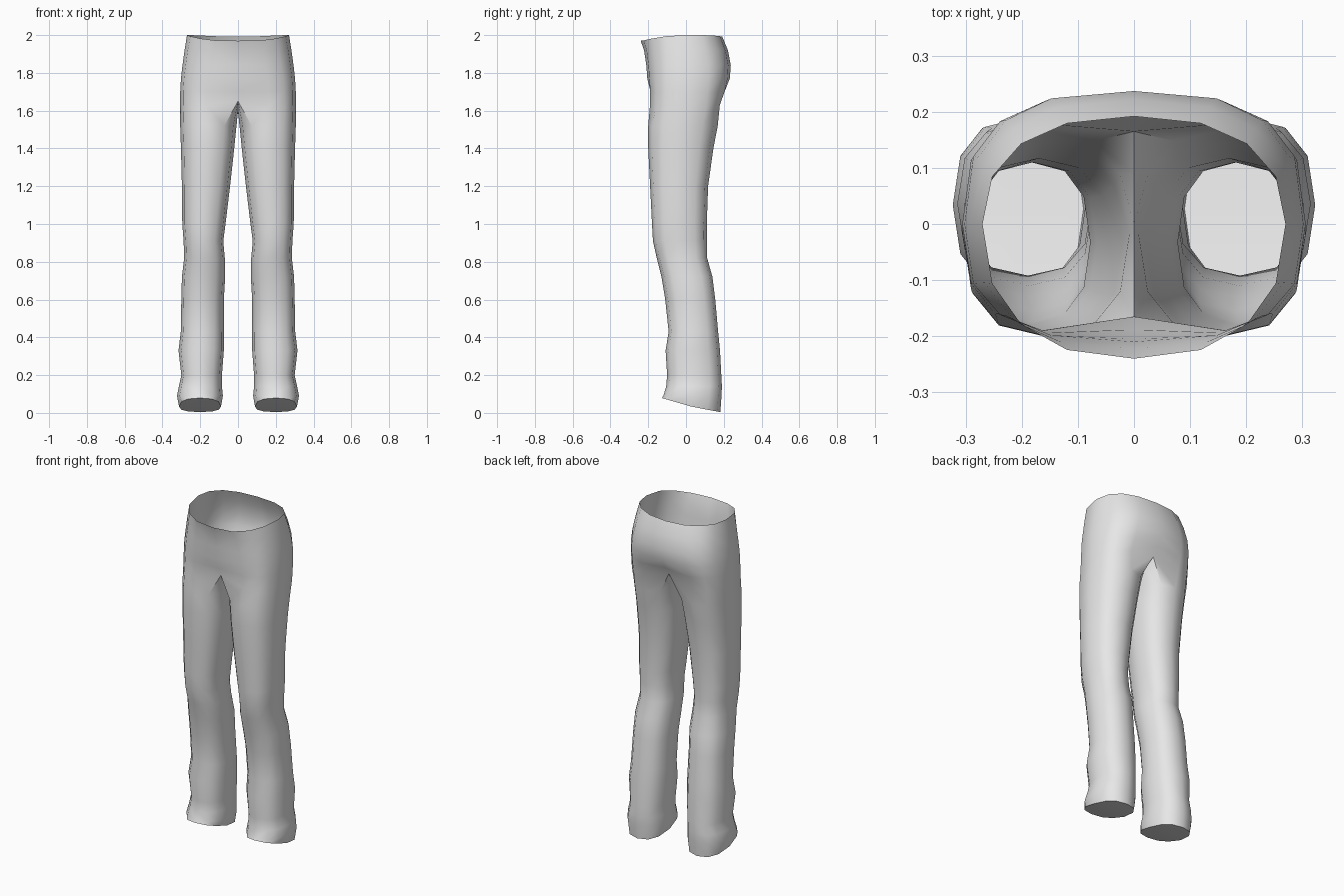
import bpy, bmesh, math

if "Cube" in bpy.data.objects:
    bpy.data.objects.remove(bpy.data.objects["Cube"])


def spow(v, p):
    return math.copysign(abs(v) ** p, v)


# Leg sections: height, inner x, outer x, front y, back y
LEG = [
    (0.09, 0.08, 0.323, -0.12, 0.188),
    (0.14, 0.085, 0.313, -0.105, 0.19),
    (0.20, 0.085, 0.30, -0.10, 0.187),
    (0.33, 0.075, 0.315, -0.108, 0.18),
    (0.43, 0.075, 0.303, -0.092, 0.17),
    (0.60, 0.075, 0.30, -0.11, 0.155),
    (0.72, 0.068, 0.297, -0.13, 0.14),
    (0.82, 0.07, 0.285, -0.155, 0.112),
    (0.91, 0.078, 0.288, -0.175, 0.11),
    (1.00, 0.066, 0.295, -0.18, 0.11),
    (1.20, 0.042, 0.297, -0.19, 0.117),
    (1.40, 0.02, 0.302, -0.20, 0.145),
    (1.52, 0.008, 0.306, -0.20, 0.168),
]
# Hip sections: height, half width, front y, back y, roundness
HIP = [
    (1.70, 0.306, -0.20, 0.215, 0.66),
    (1.77, 0.302, -0.205, 0.232, 0.68),
    (1.84, 0.294, -0.21, 0.237, 0.72),
    (1.92, 0.283, -0.222, 0.222, 0.78),
    (1.99, 0.27, -0.24, 0.192, 0.85),
]


def leg_ring(z, xi, xo, yf, yb):
    pts = []
    for k in range(12):
        a = math.radians(-120 + 30 * k)
        pts.append(((xi + xo) / 2 + (xo - xi) / 2 * spow(math.cos(a), 0.82),
                    (yf + yb) / 2 + (yb - yf) / 2 * spow(math.sin(a), 0.82), z))
    return pts


def hip_arc(z, rx, yf, yb, p):
    pts = []
    for k in range(9):
        a = math.radians(-90 + 22.5 * k)
        x = 0 if k in (0, 8) else rx * spow(math.cos(a), p)
        s = spow(math.sin(a), p)
        pts.append((x, s * (yb if s > 0 else -yf), z))
    return pts


def cuff_height(y):
    return 0.03 - (y - 0.04) * (0.29 if y < 0.04 else 0.18)


bm = bmesh.new()


def add(pts):
    return [bm.verts.new(p) for p in pts]


def bridge(a, b, closed):
    n = len(a)
    for i in range(n if closed else n - 1):
        j = (i + 1) % n
        bm.faces.new((a[i], a[j], b[j], b[i]))


# Sloping cuff, closed by two folded panels
cuff = add([(x, y, cuff_height(y)) for x, y, z in leg_ring(0, 0.09, 0.312, -0.128, 0.182)])
bm.faces.new([cuff[i] for i in (4, 3, 2, 1, 0, 11, 10)])
bm.faces.new([cuff[i] for i in (10, 9, 8, 7, 6, 5, 4)])

# Leg tube
previous = cuff
for section in LEG:
    ring = add(leg_ring(*section))
    bridge(previous, ring, True)
    previous = ring

# Crotch ring: outer hip arc plus the seam between the legs
drop = [1.66, 1.63, 1.61, 1.6, 1.6, 1.6, 1.61, 1.63, 1.66]
arc = hip_arc(1.6, 0.306, -0.20, 0.188, 0.62)
crotch = [(x, y, z) for (x, y, _), z in zip(arc, drop)]
crotch[0], crotch[8] = (0, -0.165, 1.65), (0, 0.165, 1.66)
crotch += [(0, 0.09, 1.615), (0, 0.0, 1.595), (0, -0.09, 1.605)]
crotch = add(crotch)
bridge(previous, crotch, True)

# Hips up to the open waist
previous = crotch[:9]
for i, section in enumerate(HIP):
    pts = hip_arc(*section)
    if i == 0:
        pts[0] = (0, -0.188, 1.70)
        pts[8] = (0, 0.198, 1.71)
    if i == len(HIP) - 1:
        lift = [-0.02, -0.018, -0.008, 0.004, 0.01, 0.01, 0.008, 0.004, 0.002]
        pts = [(x, y, z + d) for (x, y, z), d in zip(pts, lift)]
    ring = add(pts)
    bridge(previous, ring, False)
    previous = ring

# Other half
bmesh.ops.mirror(bm, geom=bm.verts[:] + bm.edges[:] + bm.faces[:],
                 axis='X', merge_dist=0.0005)
bmesh.ops.remove_doubles(bm, verts=bm.verts[:], dist=0.0005)
bmesh.ops.recalc_face_normals(bm, faces=bm.faces[:])

mesh = bpy.data.meshes.new("trousers")
bm.to_mesh(mesh)
bm.free()
trousers = bpy.data.objects.new("trousers", mesh)
bpy.context.collection.objects.link(trousers)

cloth = bpy.data.materials.new("light grey cloth")
cloth.diffuse_color = (0.8, 0.8, 0.8, 1)
cloth.use_nodes = True
cloth.node_tree.nodes["Principled BSDF"].inputs["Base Color"].default_value = cloth.diffuse_color
mesh.materials.append(cloth)

bpy.context.view_layer.objects.active = trousers
trousers.select_set(True)
bpy.ops.object.shade_smooth_by_angle(angle=math.radians(50))
